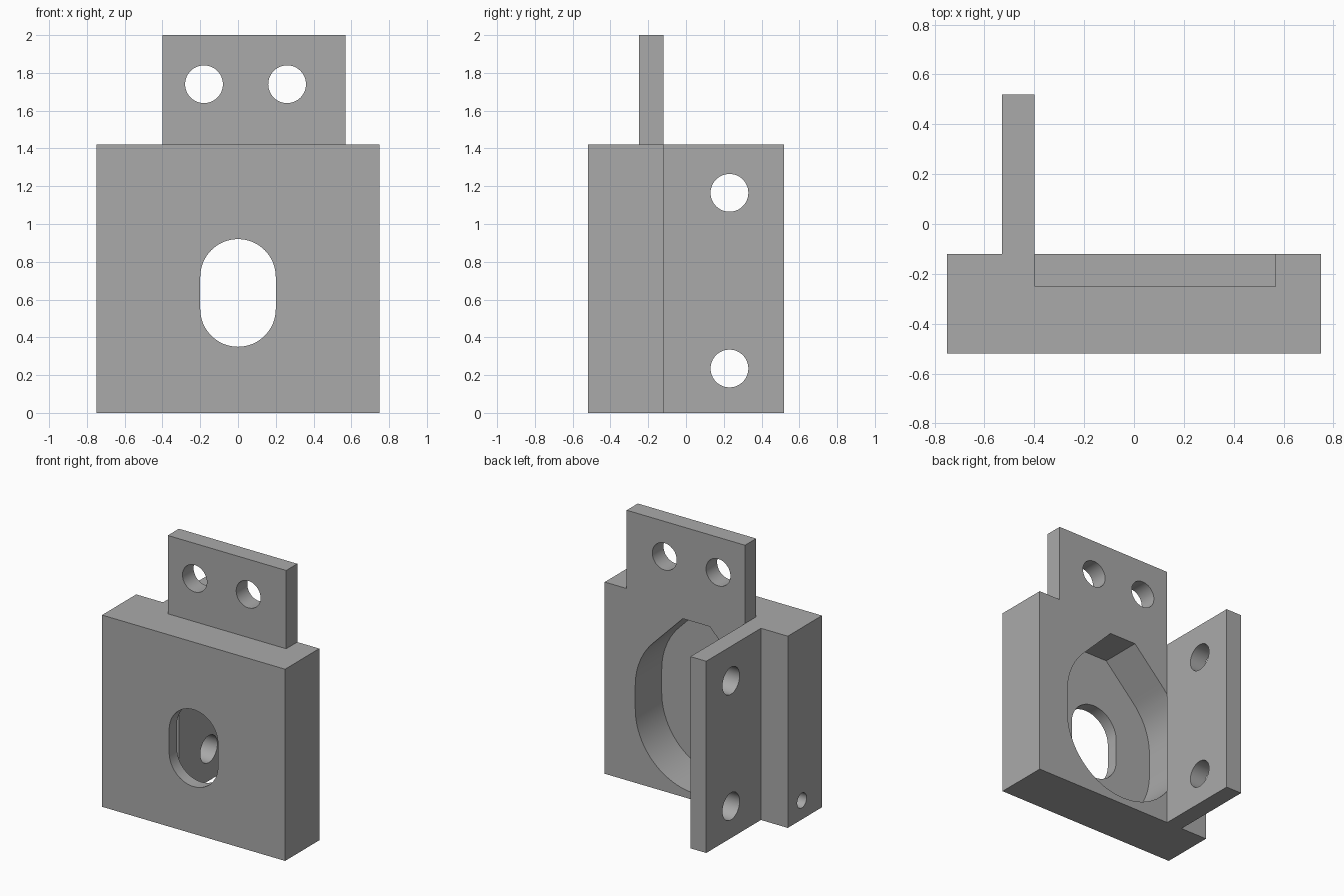
import bpy, bmesh, math
from mathutils import Vector

cube = bpy.data.objects.get("Cube")
if cube:
    bpy.data.objects.remove(cube, do_unlink=True)

grey = bpy.data.materials.new("plain grey")
grey.use_nodes = True
COLOUR = (0.4, 0.4, 0.4, 1)
grey.diffuse_color = COLOUR
grey.node_tree.nodes["Principled BSDF"].inputs["Base Color"].default_value = COLOUR


def prism(name, outline, axis, start, end):
    """Extrude a 2D outline along x or y; the outline is (y, z) or (x, z)."""
    def place(a, b, d):
        return (d, a, b) if axis == "x" else (a, d, b)
    bm = bmesh.new()
    face = bm.faces.new([bm.verts.new(place(a, b, start)) for a, b in outline])
    ext = bmesh.ops.extrude_face_region(bm, geom=[face])
    moved = [g for g in ext["geom"] if isinstance(g, bmesh.types.BMVert)]
    shift = Vector(place(0, 0, end - start))
    bmesh.ops.translate(bm, verts=moved, vec=shift)
    bmesh.ops.recalc_face_normals(bm, faces=bm.faces)
    mesh = bpy.data.meshes.new(name)
    bm.to_mesh(mesh)
    bm.free()
    mesh.materials.append(grey)
    obj = bpy.data.objects.new(name, mesh)
    bpy.context.collection.objects.link(obj)
    return obj


def rect(a0, a1, b0, b1):
    return [(a0, b0), (a1, b0), (a1, b1), (a0, b1)]


def arc(a, b, r, first, last, steps):
    angles = [math.radians(first + (last - first) * i / steps) for i in range(steps + 1)]
    return [(a + r * math.cos(t), b + r * math.sin(t)) for t in angles]


def circle(a, b, r):
    return arc(a, b, r, 0, 360, 48)[:-1]


def combine(target, others, operation):
    """Apply exact booleans, then remove the helper parts."""
    for other in others:
        mod = target.modifiers.new(other.name, "BOOLEAN")
        mod.operation = operation
        mod.solver = "EXACT"
        mod.object = other
        bpy.context.view_layer.objects.active = target
        bpy.ops.object.modifier_apply(modifier=mod.name)
        bpy.data.objects.remove(other, do_unlink=True)


FRONT, BACK, TOP = -0.52, -0.12, 1.42
LOW, HIGH = 0.55, 0.72      # arc centres shared by the slot and the pocket

# Main block with its back pocket, a rounded drop shape with a clipped peak
block = prism("bracket", rect(-0.75, 0.75, 0, TOP), "y", FRONT, BACK)
pocket_outline = (arc(0, LOW, 0.5, 180, 360, 48) + arc(0, HIGH, 0.5, 0, 45, 12)
                  + [(0.11, 1.32), (-0.11, 1.32)] + arc(0, HIGH, 0.5, 135, 180, 12))
pocket = prism("pocket_cutter", pocket_outline, "y", -0.43, 0)

# Slot through the front wall and a small drain bore from the side
slot_outline = arc(0, LOW, 0.2, 180, 360, 32) + arc(0, HIGH, 0.2, 0, 180, 32)
slot = prism("slot_cutter", slot_outline, "y", -0.7, 0)
bore = prism("bore_cutter", circle(-0.285, 0.14, 0.055), "x", -0.9, -0.22)
combine(block, [pocket, slot, bore], "DIFFERENCE")

# Upright tab and rear fin join the block
tab = prism("upper_tab", rect(-0.4, 0.57, TOP - 0.05, 2), "y", -0.25, BACK)
fin = prism("rear_fin", rect(BACK, 0.52, 0, TOP), "x", -0.53, -0.4)
combine(block, [tab, fin], "UNION")

# Pairs of bolt holes in the tab and the fin
holes = [prism("tab_hole_cutter", circle(x, 1.74, 0.1), "y", -0.4, 0) for x in (-0.18, 0.26)]
holes += [prism("fin_hole_cutter", circle(0.23, z, 0.1), "x", -0.6, -0.3) for z in (0.235, 1.165)]
combine(block, holes, "DIFFERENCE")

# Smooth the curved walls, keep the edges crisp
bpy.ops.object.select_all(action="DESELECT")
block.select_set(True)
bpy.context.view_layer.objects.active = block
bpy.ops.object.shade_smooth_by_angle(angle=math.radians(25))
